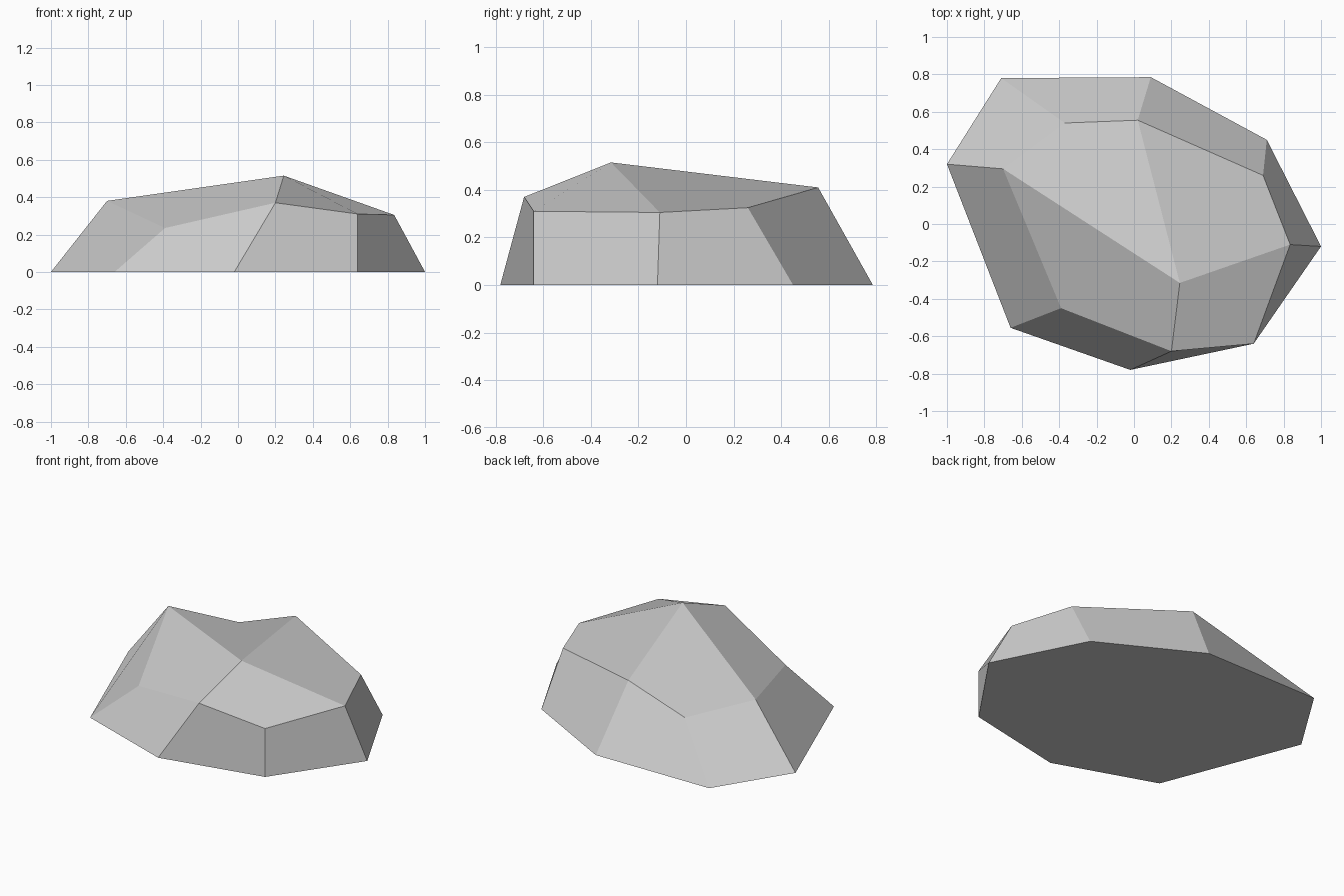
import bpy
import bmesh

cube = bpy.data.objects.get("Cube")
if cube:
    bpy.data.objects.remove(cube, do_unlink=True)

# Plain stone colour
stone = bpy.data.materials.new("light_grey_stone")
stone.use_nodes = True
grey = (0.604, 0.604, 0.604, 1)
stone.diffuse_color = grey
bsdf = next(n for n in stone.node_tree.nodes if n.type == "BSDF_PRINCIPLED")
bsdf.inputs["Base Color"].default_value = grey
bsdf.inputs["Roughness"].default_value = 0.9

# Ground outline and shoulder of the rock, both clockwise from above
base_outline = [(-1, 0.32), (-0.71, 0.78), (0.09, 0.785), (0.71, 0.45),
                (1, -0.12), (0.64, -0.64), (-0.02, -0.78), (-0.66, -0.555)]
shoulder = [(-0.7, 0.295, 0.38), (-0.37, 0.54, 0.27), (0.02, 0.555, 0.41),
            (0.69, 0.26, 0.325), (0.835, -0.11, 0.305), (0.64, -0.64, 0.31),
            (0.2, -0.68, 0.37), (-0.39, -0.45, 0.235)]
summit = (0.245, -0.315, 0.515)

bm = bmesh.new()
low = [bm.verts.new((x, y, 0)) for x, y in base_outline]
high = [bm.verts.new(p) for p in shoulder]
peak = bm.verts.new(summit)
count = len(low)

# Sloping sides
for i in range(count):
    j = (i + 1) % count
    bm.faces.new((low[i], high[i], high[j], low[j]))

# Four broad facets meeting at the summit
for i in range(0, count, 2):
    bm.faces.new((peak, high[(i + 2) % count], high[i + 1], high[i]))

# Flat underside
bm.faces.new(low)

mesh = bpy.data.meshes.new("rock")
bm.to_mesh(mesh)
bm.free()
mesh.materials.append(stone)
rock = bpy.data.objects.new("rock", mesh)
bpy.context.collection.objects.link(rock)
